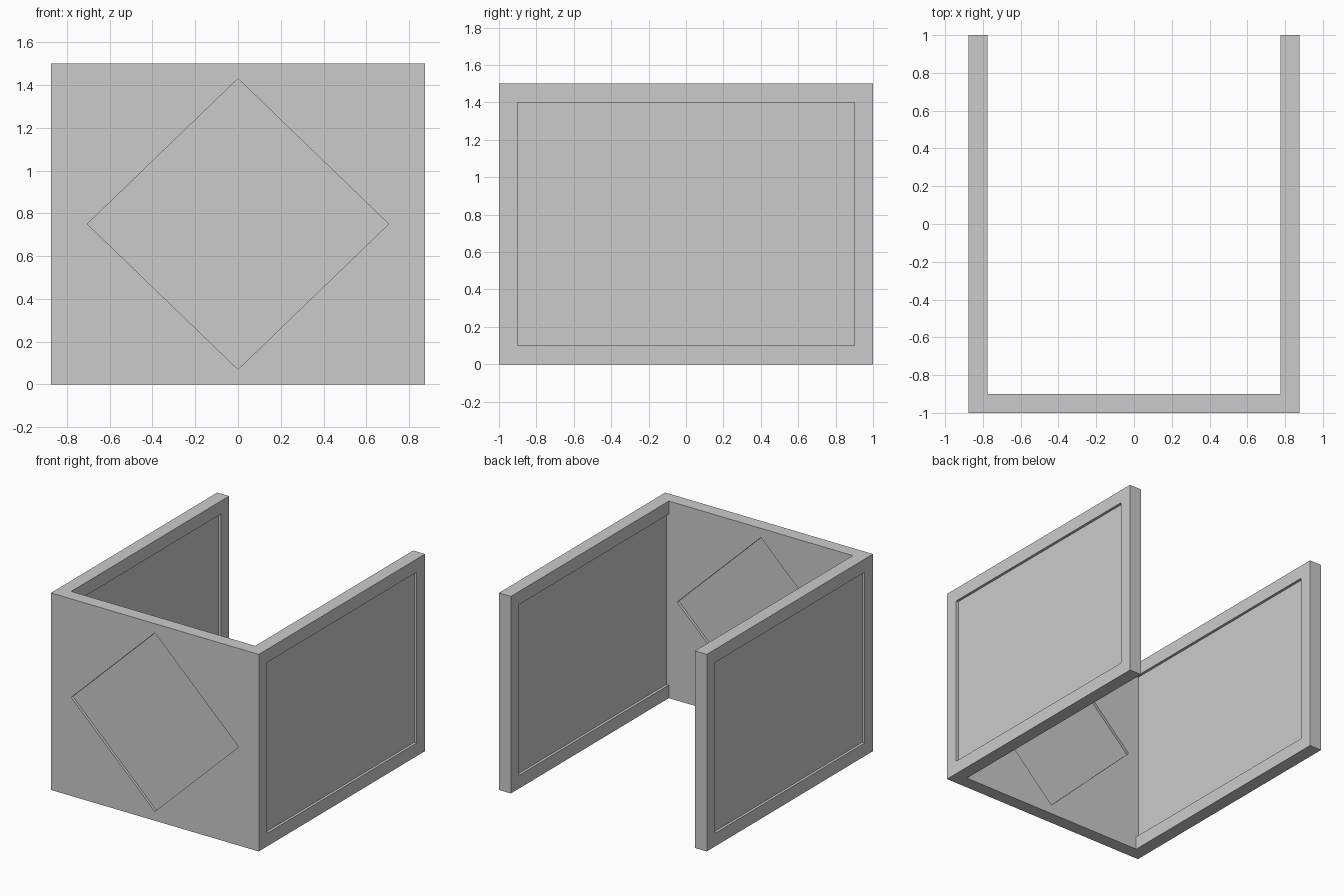
import bpy, bmesh
from mathutils import Vector

if "Cube" in bpy.data.objects:
    bpy.data.objects.remove(bpy.data.objects["Cube"])

W, D, H = 0.875, 1.0, 1.5      # half width, half depth, height
T, RECESS = 0.1, 0.02          # wall thickness, panel recess depth


def prism(name, points, travel):
    """Extrude a closed flat profile along a vector."""
    bm = bmesh.new()
    face = bm.faces.new([bm.verts.new(p) for p in points])
    ext = bmesh.ops.extrude_face_region(bm, geom=[face])
    verts = [g for g in ext["geom"] if isinstance(g, bmesh.types.BMVert)]
    bmesh.ops.translate(bm, verts=verts, vec=Vector(travel))
    bmesh.ops.recalc_face_normals(bm, faces=bm.faces)
    mesh = bpy.data.meshes.new(name)
    bm.to_mesh(mesh)
    bm.free()
    obj = bpy.data.objects.new(name, mesh)
    bpy.context.collection.objects.link(obj)
    return obj


# Three joined walls, open at the back
i = W - T
plan = [(-W, D), (-W, -D), (W, -D), (W, D), (i, D), (i, -D + T), (-i, -D + T), (-i, D)]
walls = prism("three_sided_walls", [(x, y, 0) for x, y in plan], (0, 0, H))

cutters = []

# Rectangular recesses on both faces of each side wall
a = D - T
for side in (-1, 1):
    for x, direction in ((W - RECESS, 1), (i + RECESS, -1)):
        rect = [(side * x, y, z) for y, z in ((-a, T), (a, T), (a, H - T), (-a, H - T))]
        cutters.append(prism("side_panel_cutter", rect, (side * direction * 0.06, 0, 0)))

# Diamond recess on both faces of the front wall
for y, direction in ((-D + RECESS, -1), (-D + T - RECESS, 1)):
    diamond = [(-0.705, y, 0.75), (0, y, 0.07), (0.705, y, 0.75), (0, y, 1.43)]
    cutters.append(prism("diamond_cutter", diamond, (0, direction * 0.06, 0)))

# Carve the recesses
for cutter in cutters:
    mod = walls.modifiers.new("recess", "BOOLEAN")
    mod.operation = "DIFFERENCE"
    mod.solver = "EXACT"
    mod.object = cutter
bpy.context.view_layer.objects.active = walls
for mod in list(walls.modifiers):
    bpy.ops.object.modifier_apply(modifier=mod.name)
for cutter in cutters:
    bpy.data.objects.remove(cutter, do_unlink=True)
